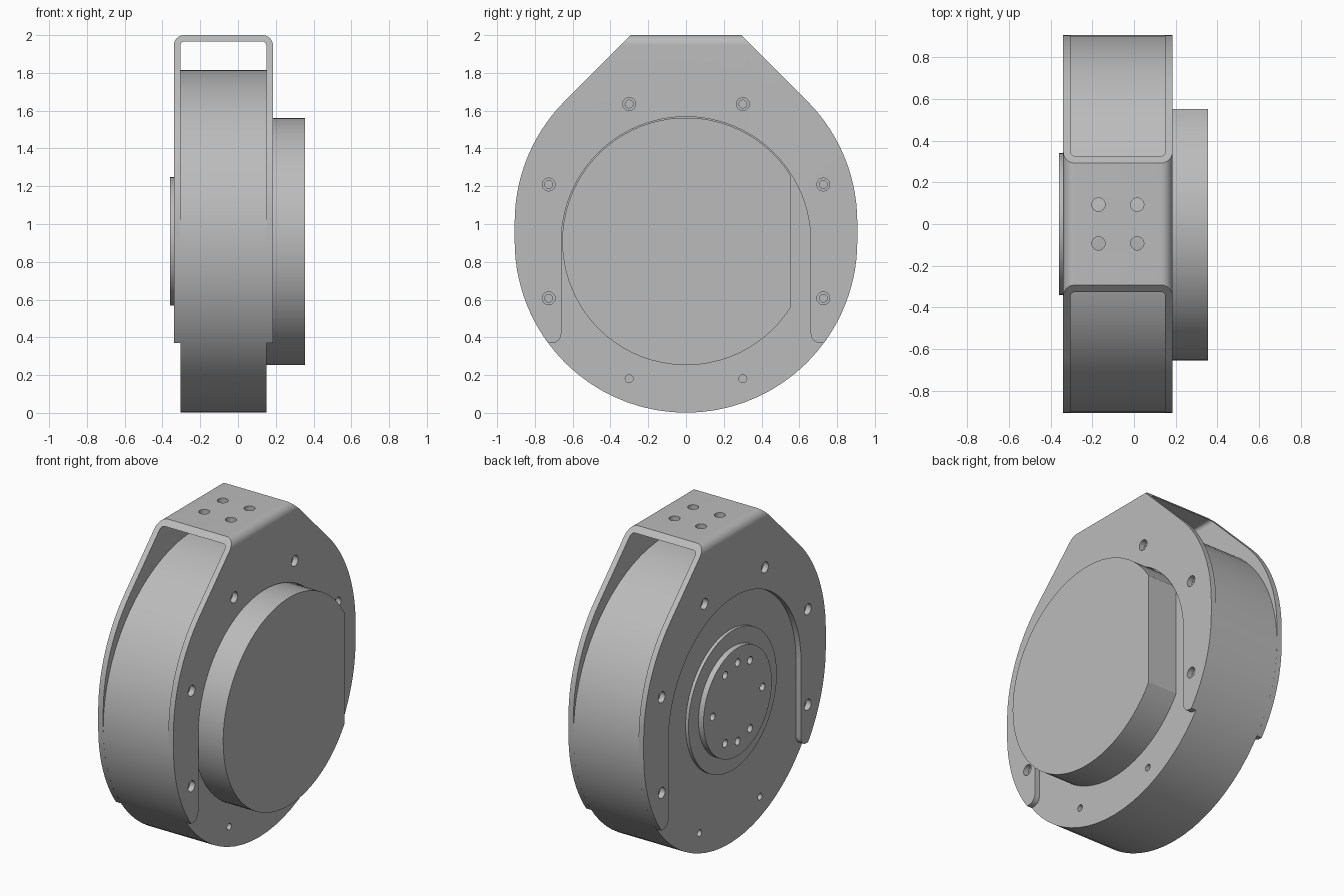
import bpy, bmesh, math
from mathutils import Vector

if "Cube" in bpy.data.objects:
    bpy.data.objects.remove(bpy.data.objects["Cube"])

CZ = 0.908          # height of the wheel axis
R = 0.907           # housing radius

grey = bpy.data.materials.new("satin grey")
grey.diffuse_color = (0.5, 0.5, 0.5, 1)
grey.use_nodes = True
grey.node_tree.nodes["Principled BSDF"].inputs["Base Color"].default_value = grey.diffuse_color


def arc(cu, cv, r, a0, a1, n):
    """Points of an arc, angles in degrees, both ends included."""
    return [(cu + r * math.cos(math.radians(a0 + (a1 - a0) * i / n)),
             cv + r * math.sin(math.radians(a0 + (a1 - a0) * i / n))) for i in range(n + 1)]


def circle(cu, cv, r, n):
    return arc(cu, cv, r, 0, 360, n)[:-1]


def place(axis, u, v, t):
    return Vector({"x": (t, u, v), "y": (u, t, v), "z": (u, v, t)}[axis])


def add_prism(bm, axis, pts, a, b):
    """Extrude a closed profile along an axis from a to b."""
    lo = [bm.verts.new(place(axis, u, v, a)) for u, v in pts]
    hi = [bm.verts.new(place(axis, u, v, b)) for u, v in pts]
    bm.faces.new(lo)
    bm.faces.new(hi)
    n = len(pts)
    for i in range(n):
        j = (i + 1) % n
        bm.faces.new((lo[i], lo[j], hi[j], hi[i]))


def make(name, axis, prisms):
    bm = bmesh.new()
    for pts, a, b in prisms:
        add_prism(bm, axis, pts, a, b)
    bmesh.ops.recalc_face_normals(bm, faces=bm.faces)
    me = bpy.data.meshes.new(name)
    bm.to_mesh(me)
    bm.free()
    me.materials.append(grey)
    ob = bpy.data.objects.new(name, me)
    bpy.context.collection.objects.link(ob)
    return ob


def activate(ob):
    bpy.ops.object.select_all(action="DESELECT")
    ob.select_set(True)
    bpy.context.view_layer.objects.active = ob


def boolean(ob, cutter, operation):
    activate(ob)
    mod = ob.modifiers.new("cut", "BOOLEAN")
    mod.object, mod.operation, mod.solver = cutter, operation, "EXACT"
    bpy.ops.object.modifier_apply(modifier=mod.name)
    bpy.data.objects.remove(cutter, do_unlink=True)


def smooth(ob):
    activate(ob)
    bpy.ops.object.shade_smooth_by_angle(angle=math.radians(30))


def ring_points(radius, angles):
    return [(radius * math.cos(math.radians(a)), CZ + radius * math.sin(math.radians(a))) for a in angles]


bolts = ring_points(0.787, [22.5 + 45 * k for k in range(8)])

# round housing with blind bolt holes on both faces
housing = make("housing", "x", [(circle(0, CZ, R, 72), -0.305, 0.15)])
holes = [(circle(y, z, 0.021, 16), a, b) for y, z in bolts for a, b in ((-0.4, -0.205), (0.05, 0.3))]
boolean(housing, make("housing_holes", "x", holes), "DIFFERENCE")

# bracket: folded strip trimmed to the side outline
strip = [(-0.34, 0.2)] + arc(-0.285, 1.945, 0.055, 180, 90, 8) + arc(0.13, 1.945, 0.055, 90, 0, 8) + [(0.185, 0.2)]
strip += [(0.15, 0.2)] + arc(0.128, 1.945, 0.022, 0, 90, 6) + arc(-0.283, 1.945, 0.022, 90, 180, 6) + [(-0.305, 0.2)]
bracket = make("bracket", "y", [(strip, -1.2, 1.2)])
leg_end = math.degrees(math.asin((0.37 - CZ) / R))
half = arc(0, CZ, 0.66, 90, 0, 24)[1:] + arc(0.71, 0.42, 0.05, 180, 270, 6)
half += arc(0, CZ, R, leg_end, 0, 12) + arc(0, 1.01, R, 0, 45, 14) + [(0.193, 2.1)]
outline = [(0, CZ + 0.66)] + half + [(-y, z) for y, z in reversed(half)]
boolean(bracket, make("bracket_outline", "x", [(outline, -0.6, 0.6)]), "INTERSECT")
side_holes = [(circle(y, z, 0.034, 20), -0.5, -0.25) for y, z in bolts if z > 0.4]
side_holes += [(p, 0.1, 0.4) for p, _, _ in side_holes]
boolean(bracket, make("bracket_side_holes", "x", side_holes), "DIFFERENCE")
top_holes = [(circle(-0.0775 + sx * 0.093, sy * 0.093, 0.032, 24), 1.9, 2.1) for sx in (-1, 1) for sy in (-1, 1)]
boolean(bracket, make("bracket_top_holes", "z", top_holes), "DIFFERENCE")

# rear cap with one flat side
a = math.degrees(math.acos(0.553 / 0.655))
cap = make("motor_cap", "x", [(arc(0, CZ, 0.655, a, 360 - a, 64), 0.14, 0.355)])

# output hub: low collar and a raised flange with bolt holes
collar = make("hub_collar", "x", [(circle(0, CZ, 0.44, 64), -0.325, -0.29)])
flange = make("hub_flange", "x", [(circle(0, CZ, 0.34, 64), -0.36, -0.31)])
hub_bolts = ring_points(0.248, (0, 60, 90, 120, 180, 240, 270, 300))
boolean(flange, make("hub_holes", "x", [(circle(y, z, 0.024, 16), -0.4, -0.326) for y, z in hub_bolts]), "DIFFERENCE")

for ob in (housing, bracket, cap, collar, flange):
    smooth(ob)
